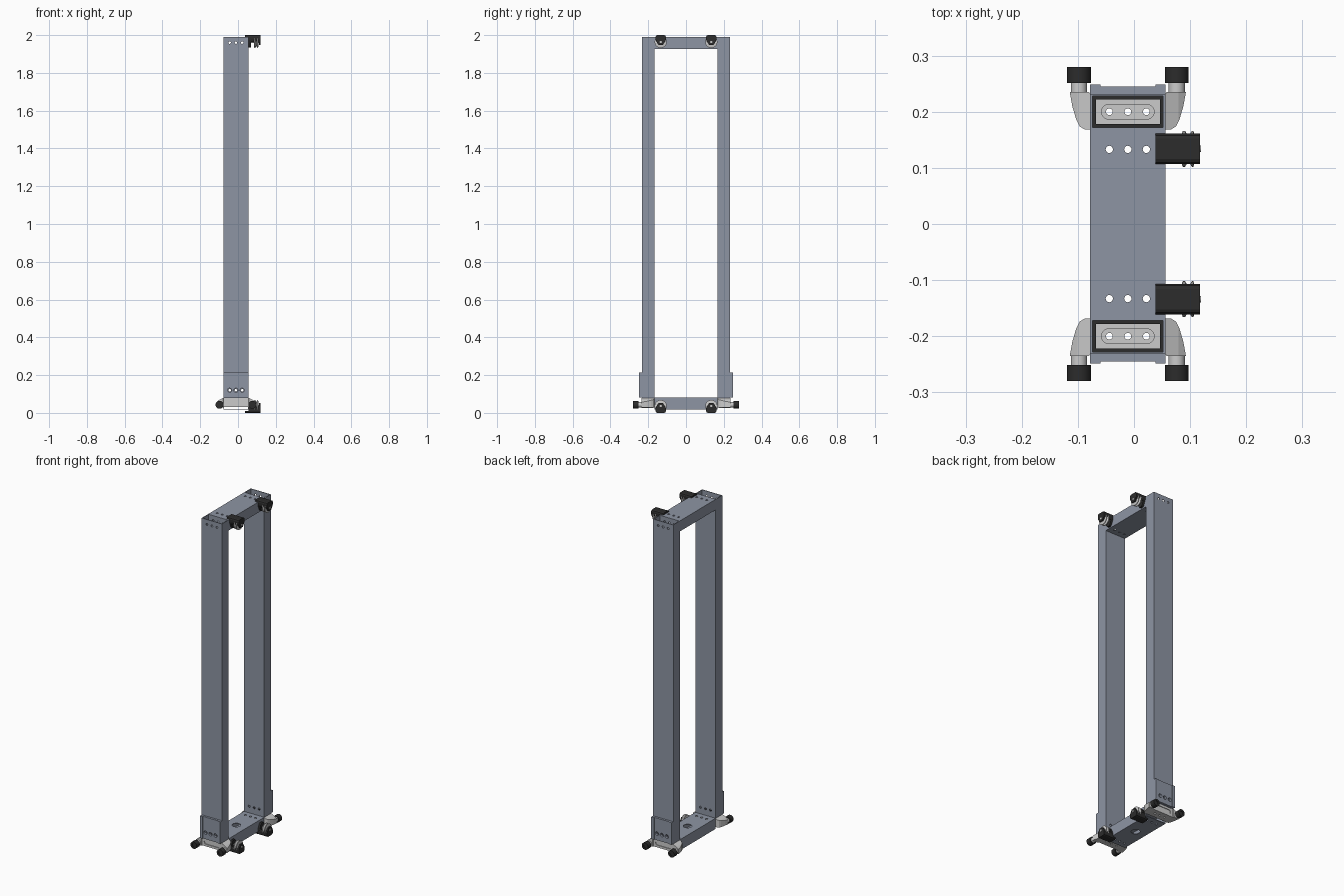
import bpy, bmesh, math
from mathutils import Vector

if "Cube" in bpy.data.objects:
    bpy.data.objects.remove(bpy.data.objects["Cube"])

CX = -0.011                                   # centre of the frame in x
HX = (CX - 0.033, CX, CX + 0.033)             # bolt hole columns


def material(name, c):
    m = bpy.data.materials.new(name)
    m.diffuse_color = (*c, 1)
    m.use_nodes = True
    m.node_tree.nodes["Principled BSDF"].inputs["Base Color"].default_value = m.diffuse_color
    return m


STEEL = material("blue_grey_steel", (0.27, 0.30, 0.37))
BLACK = material("black_rubber", (0.025, 0.025, 0.025))


def prism(name, pts, axis, a, b, mat=None, smooth=False):
    """Extrude a 2D outline along an axis from a to b."""
    place = {'x': lambda p, h: (h, p[0], p[1]),
             'y': lambda p, h: (p[0], h, p[1]),
             'z': lambda p, h: (p[0], p[1], h)}[axis]
    bm = bmesh.new()
    lo = [bm.verts.new(place(p, a)) for p in pts]
    hi = [bm.verts.new(place(p, b)) for p in pts]
    bm.faces.new(lo)
    bm.faces.new(hi)
    n = len(pts)
    for i in range(n):
        j = (i + 1) % n
        bm.faces.new((lo[i], lo[j], hi[j], hi[i]))
    bmesh.ops.recalc_face_normals(bm, faces=bm.faces)
    me = bpy.data.meshes.new(name)
    bm.to_mesh(me)
    bm.free()
    ob = bpy.data.objects.new(name, me)
    bpy.context.collection.objects.link(ob)
    if mat:
        me.materials.append(mat)
    if smooth:
        activate(ob)
        bpy.ops.object.shade_smooth_by_angle(angle=math.radians(35))
    return ob


def activate(ob):
    bpy.ops.object.select_all(action='DESELECT')
    ob.select_set(True)
    bpy.context.view_layer.objects.active = ob


def rect(x0, x1, y0, y1):
    return [(x0, y0), (x1, y0), (x1, y1), (x0, y1)]


def circle(x, y, r, n=24):
    return [(x + r * math.cos(2 * math.pi * i / n), y + r * math.sin(2 * math.pi * i / n)) for i in range(n)]


def slot(x, y, half, r, n=10):
    right = [(x + half + r * math.sin(math.pi * i / n), y - r * math.cos(math.pi * i / n)) for i in range(n + 1)]
    return right + [(2 * x - px, 2 * y - py) for px, py in right]


def boolean(ob, cutters, op='DIFFERENCE'):
    for c in cutters:
        m = ob.modifiers.new("cut", 'BOOLEAN')
        m.object, m.operation, m.solver = c, op, 'EXACT'
        activate(ob)
        bpy.ops.object.modifier_apply(modifier=m.name)
        bpy.data.objects.remove(c)


def holes(axis, v, r, a, b):
    return [prism("cutter", circle(x, v, r, 16), axis, a, b) for x in HX]


X0, X1 = CX - 0.067, CX + 0.067

# Horizontal beams: hollow tubes with bolt holes
for name, z0, z1 in (("top_beam", 1.927, 1.99), ("bottom_beam", 0.017, 0.081)):
    beam = prism(name, rect(X0, X1, z0, z1), 'y', -0.168, 0.168, STEEL)
    cut = [prism("cutter", rect(X0 + .004, X1 - .004, z0 + .004, z1 - .004), 'y', -0.2, 0.2)]
    for s in (-1, 1):
        cut += holes('z', s * 0.133, 0.0065, z0 - .02, z1 + .02)
    if name == "bottom_beam":
        cut.append(prism("cutter", circle(CX, 0, 0.024, 32), 'z', z0 - .02, z1 + .02))
    boolean(beam, cut)

for s, side in ((-1, "front"), (1, "back")):
    # Upright post: open tube
    post = prism(side + "_post", rect(X0, X1, s * .168, s * .232), 'z', 0.08, 1.99, STEEL)
    cut = [prism("cutter", rect(X0 + .004, X1 - .004, s * .172, s * .228), 'z', 0.0, 2.1)]
    cut += holes('y', 0.12, 0.0065, s * .15, s * .26) + holes('y', 1.96, 0.0065, s * .15, s * .26)
    boolean(post, cut)

    # Dark seal at the base of the tube
    seal = prism(side + "_tube_seal", rect(X0 + .004, X1 - .004, s * .172, s * .228), 'z', 0.08, 0.088, BLACK)
    boolean(seal, [prism("cutter", rect(X0 + .010, X1 - .010, s * .178, s * .222), 'z', 0.05, 0.1)])

    # Cover bracket on the outside of the post
    w = 0.067
    outline = [(-w, .232), (w, .232), (w, .249), (w - .018, .249), (w - .018, .245),
               (-w + .018, .245), (-w + .018, .249), (-w, .249)]
    cover = prism(side + "_cover_bracket", [(CX + x, s * y) for x, y in outline], 'z', 0.081, 0.213, STEEL)
    boolean(cover, holes('y', 0.12, 0.011, s * .22, s * .27))

    # Foot casting: curved top outline cut to a tapered front outline
    half = [(.067, .168), (.076, .168), (.086, .174), (.092, .186), (.099, .210), (.1035, .235), (.069, .235),
            (.066, .230)]
    plan = half + [(-x, y) for x, y in reversed(half)]
    foot = prism(side + "_foot", [(CX + x, s * y) for x, y in plan], 'z', 0.0, 0.1)
    half = [(.066, .08), (.090, .068), (.105, .056), (.105, .030), (.085, .027), (.064, .030)]
    face = half + [(-x, z) for x, z in reversed(half)]
    boolean(foot, [prism("cutter", [(CX + x, z) for x, z in face], 'y', s * .1, s * .3)], 'INTERSECT')
    boolean(foot, [prism("cutter", slot(CX, s * .2, .034, .013), 'z', 0.074, 0.1),
                   prism("cutter", slot(CX, .055, .040, .012), 'y', s * .226, s * .26)]
            + holes('z', s * .2, .006, 0, .1))

    # Foot rollers on short axles
    for dx, lr in ((-.087, "left"), (.087, "right")):
        prism(f"{side}_{lr}_axle", circle(CX + dx, .043, .0145), 'y', s * .225, s * .254, None, True)
        roller = prism(f"{side}_{lr}_roller", circle(CX + dx, .043, .021, 32), 'y', s * .251, s * .28, BLACK, True)
        boolean(roller, [prism("cutter", circle(CX + dx, .043, .010), 'y', s * .276, s * .3)])

    # Guide wheels with hoods, top ones upright and bottom ones mirrored
    y0 = s * 0.134
    for level, base, d in (("top", 2.0, 1), ("bottom", 0.0, -1)):
        tag = f"{side}_{level}_"

        def prof(pts):
            full = pts + [(-y, z) for y, z in reversed(pts)]
            return [(y0 + y, base - d * z) for y, z in full]

        hood = prism(tag + "hood", prof([(.018, 0), (.024, .003), (.027, .009), (.027, .024), (.023, .036)]),
                     'x', .038, .118, BLACK)
        inner = prof([(.015, .004), (.021, .007), (.0235, .012), (.0235, .024), (.019, .060)])
        boolean(hood, [prism("cutter", inner, 'x', .068, .114),
                       prism("cutter", rect(y0 - .05, y0 + .05, base - d * .0102, base - d * .1), 'x', .03, .0551)])
        # Tapered mounting plate
        prism(tag + "wheel_plate", prof([(.026, .012), (.027, .026), (.022, .042), (.014, .060), (.008, .066)]),
              'x', .0552, .068, BLACK)
        # Outer cheek
        prism(tag + "wheel_cheek", prof([(.025, .020), (.020, .040), (.012, .052)]), 'x', .110, .118, BLACK)
        # Grooved wheel turned from a profile
        zc = base - d * .036
        steps = [(.084, .006), (.084, .024), (.087, .032), (.091, .032), (.097, .022),
                 (.103, .032), (.106, .032), (.108, .024), (.108, .006)]
        bm = bmesh.new()
        n = 32
        rings = [[bm.verts.new((x, y, z)) for y, z in circle(y0, zc, r, n)] for x, r in steps]
        for a, b in zip(rings, rings[1:]):
            for i in range(n):
                bm.faces.new((a[i], a[(i + 1) % n], b[(i + 1) % n], b[i]))
        bm.faces.new(rings[0])
        bm.faces.new(rings[-1])
        bmesh.ops.recalc_face_normals(bm, faces=bm.faces)
        me = bpy.data.meshes.new(tag + "guide_wheel")
        bm.to_mesh(me)
        bm.free()
        wheel = bpy.data.objects.new(tag + "guide_wheel", me)
        bpy.context.collection.objects.link(wheel)
        activate(wheel)
        bpy.ops.object.shade_smooth_by_angle(angle=math.radians(35))
        prism(tag + "wheel_axle", circle(y0, zc, .006, 16), 'x', .06, .119, None, True)
